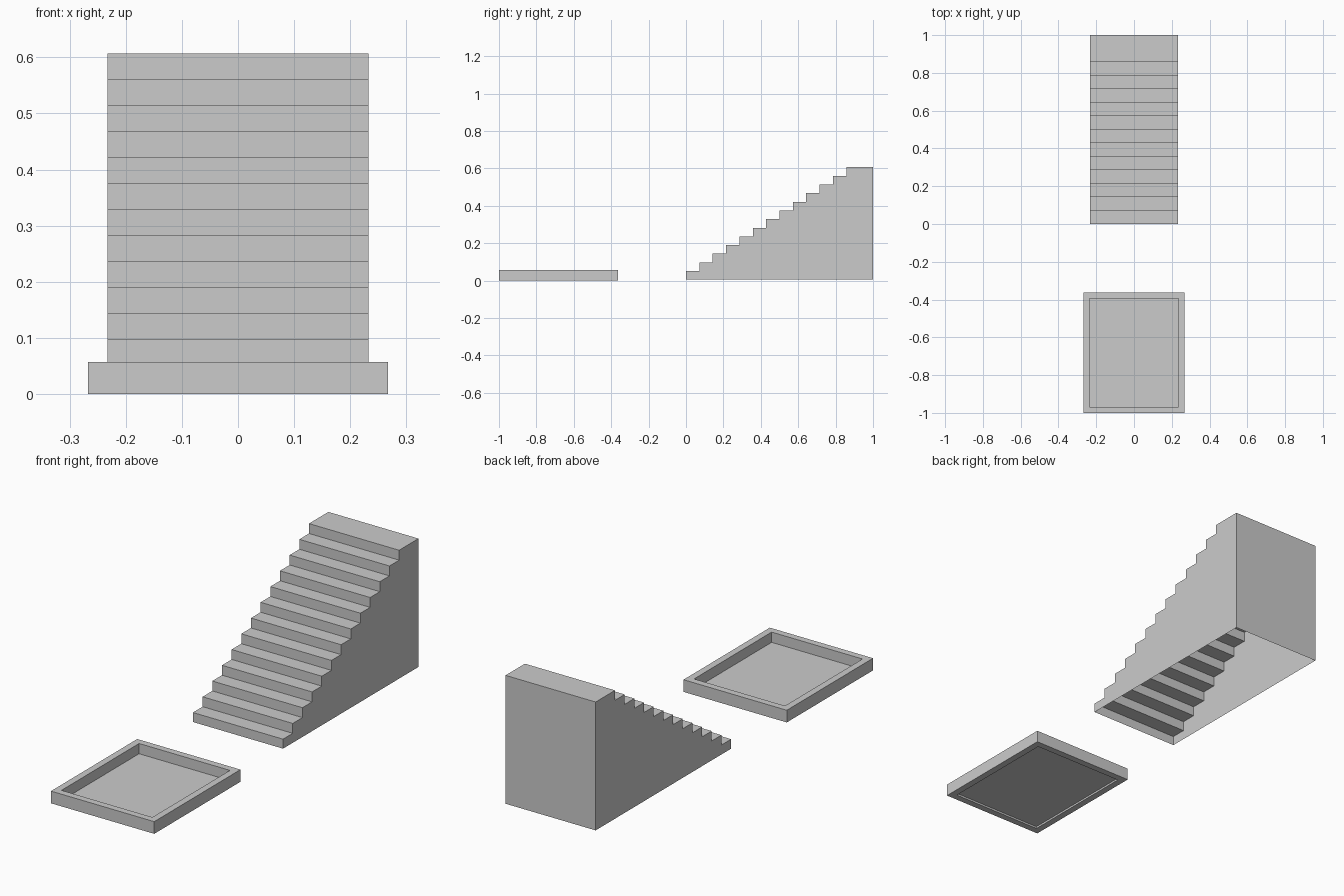
import bpy, bmesh

if "Cube" in bpy.data.objects:
    bpy.data.objects.remove(bpy.data.objects["Cube"])

STEPS = 13
HALF_W = 0.233
Z_BASE, Z_TOP = 0.007, 0.607
RISE = 0.0463
TREAD = 1.0 / 14


def finish(name, bm):
    bmesh.ops.remove_doubles(bm, verts=bm.verts, dist=1e-5)
    mesh = bpy.data.meshes.new(name)
    bm.to_mesh(mesh)
    bm.free()
    obj = bpy.data.objects.new(name, mesh)
    bpy.context.collection.objects.link(obj)
    return obj


# Staircase: stepped side profile, a hollow shell open at the bottom
profile = [(0.0, Z_BASE)]
for i in range(STEPS):
    z = Z_TOP - (STEPS - 1 - i) * RISE
    y_end = 1.0 if i == STEPS - 1 else (i + 1) * TREAD
    profile += [(i * TREAD, z), (y_end, z)]
profile.append((1.0, Z_BASE))

bm = bmesh.new()
left = [bm.verts.new((-HALF_W, y, z)) for y, z in profile]
right = [bm.verts.new((HALF_W, y, z)) for y, z in profile]
bm.faces.new(left[::-1])
bm.faces.new(right)
for i in range(len(profile) - 1):
    bm.faces.new((left[i], left[i + 1], right[i + 1], right[i]))
bmesh.ops.recalc_face_normals(bm, faces=bm.faces)
# make sure the shell faces outward (the right wall must face +x)
bm.normal_update()
wall = next(f for f in bm.faces if all(v.co.x > 0 for v in f.verts))
if wall.normal.x < 0:
    bmesh.ops.reverse_faces(bm, faces=bm.faces)
finish("staircase", bm)


# Tray rim: rectangular frame with mitred corners
def rectangle(bm, x, y0, y1, z):
    return [bm.verts.new(c) for c in ((-x, y0, z), (x, y0, z), (x, y1, z), (-x, y1, z))]


OUTER = (0.267, -1.0, -0.363)
INNER = (0.235, -0.968, -0.395)
RIM_Z, FLOOR_Z = 0.057, 0.009

bm = bmesh.new()
loops = [rectangle(bm, *OUTER, 0), rectangle(bm, *OUTER, RIM_Z),
         rectangle(bm, *INNER, RIM_Z), rectangle(bm, *INNER, 0)]
for k in range(4):
    a, b = loops[k], loops[(k + 1) % 4]
    for i in range(4):
        j = (i + 1) % 4
        bm.faces.new((a[i], a[j], b[j], b[i]))
bmesh.ops.recalc_face_normals(bm, faces=bm.faces)
finish("tray_rim", bm)

# Tray floor: thin panel set just above the underside of the rim
bm = bmesh.new()
bm.faces.new(rectangle(bm, *INNER, FLOOR_Z))
finish("tray_floor", bm)
